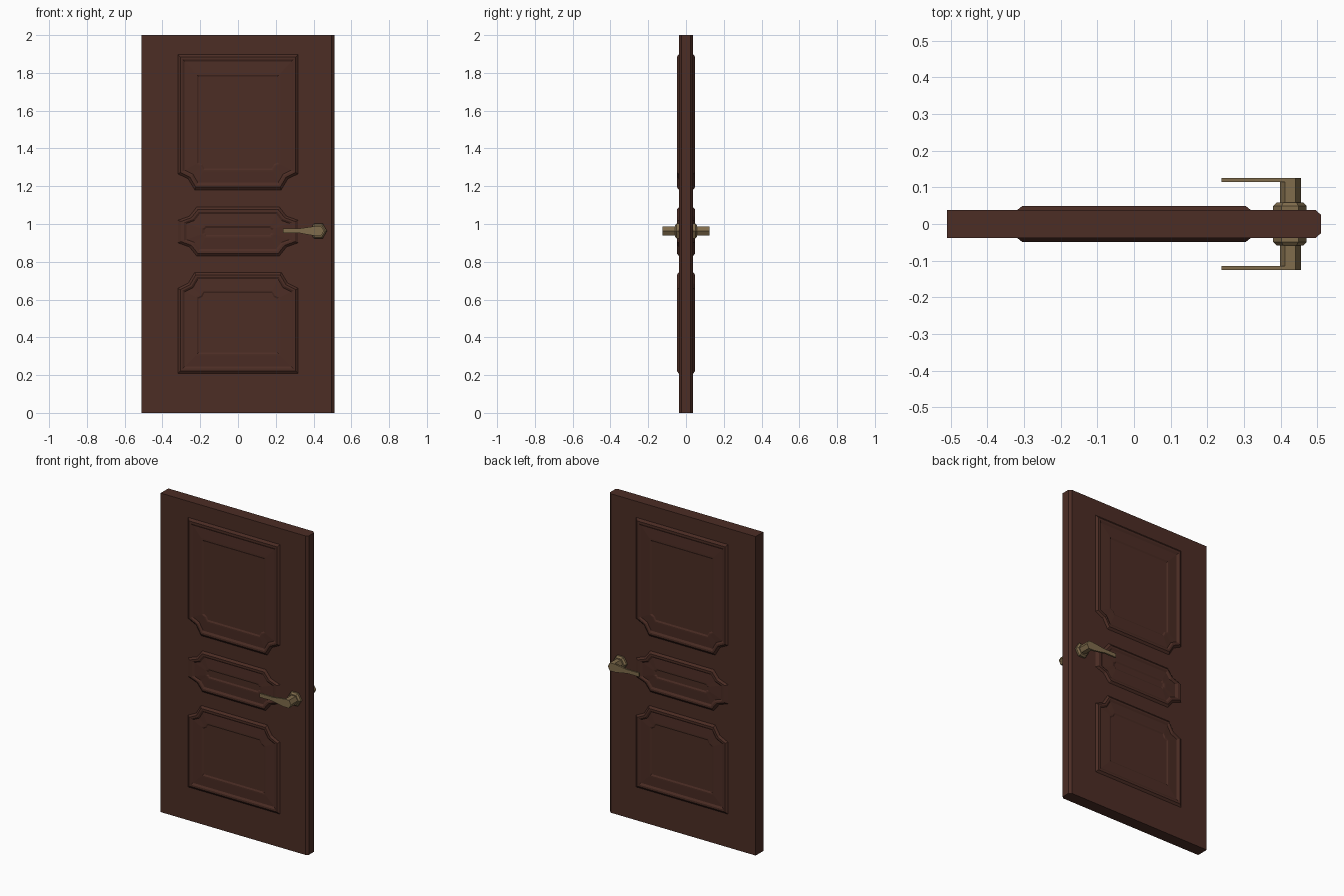
import bpy, bmesh, math

if "Cube" in bpy.data.objects:
    bpy.data.objects.remove(bpy.data.objects["Cube"])

def material(name, col):
    m = bpy.data.materials.new(name)
    m.diffuse_color = (*col, 1)
    m.use_nodes = True
    m.node_tree.nodes["Principled BSDF"].inputs["Base Color"].default_value = m.diffuse_color
    return m

WOOD = material("dark_wood", (0.072, 0.026, 0.018))
BRASS = material("aged_brass", (0.215, 0.15, 0.072))

def loft(name, loops, mat):
    """Skin a list of equal-length vertex loops and cap both ends."""
    bm = bmesh.new()
    rings = [[bm.verts.new(p) for p in loop] for loop in loops]
    n = len(rings[0])
    for a, b in zip(rings, rings[1:]):
        for i in range(n):
            j = (i + 1) % n
            bm.faces.new((a[i], a[j], b[j], b[i]))
    bm.faces.new(rings[0])
    bm.faces.new(rings[-1])
    bmesh.ops.recalc_face_normals(bm, faces=bm.faces)
    me = bpy.data.meshes.new(name)
    bm.to_mesh(me)
    bm.free()
    me.materials.append(mat)
    ob = bpy.data.objects.new(name, me)
    bpy.context.collection.objects.link(ob)
    return ob

def outline(hx, z0, z1, nx, nz, top, bottom):
    """Rectangle with concave notched corners on top and/or bottom."""
    def notch(z, up, on):            # right side, from the side edge to the top/bottom edge
        ax, az = (nx, nz) if on else (0, 0)
        if not on:
            return [(hx, z)]
        return [(hx, z - up * az), (hx - ax * 0.62, z - up * az * 0.68), (hx - ax, z)]
    right = notch(z0, -1, bottom)[::-1] + notch(z1, 1, top)
    return right + [(-x, z) for x, z in reversed(right)]

# inset fraction from outer to inner outline, height from the door's middle
PROFILE = [(0, 0.037), (0.13, 0.0485), (0.24, 0.0485), (0.34, 0.042),
           (0.85, 0.0455), (0.92, 0.0455), (1.0, 0.041)]

def panel(name, outer, inner, top, bottom, side):
    loops = []
    for t, y in PROFILE:
        v = [a + (b - a) * t for a, b in zip(outer, inner)]
        loops.append([(x, side * y, z) for x, z in outline(*v, top, bottom)])
    loft(name, loops, WOOD)

# door slab with a chamfered closing edge
section = [(-0.51, -0.038), (0.495, -0.038), (0.51, -0.025),
           (0.51, 0.025), (0.495, 0.038), (-0.51, 0.038)]
loft("door_slab", [[(x, y, z) for x, y in section] for z in (0, 2)], WOOD)

def hexagon(cx, cz, r, y):
    return [(cx + r * math.cos(k * math.pi / 3), y, cz + r * math.sin(k * math.pi / 3))
            for k in range(6)]

LEVER = [(0.238, 0.977), (0.33, 0.977), (0.385, 0.985), (0.412, 0.988), (0.441, 0.988),
         (0.455, 0.963), (0.441, 0.938), (0.405, 0.938), (0.36, 0.945), (0.32, 0.953),
         (0.238, 0.953)]

for side, tag in ((-1, "front"), (1, "back")):
    # moulded panels
    panel("upper_panel_" + tag, (0.32, 1.18, 1.90, 0.09, 0.085),
          (0.208, 1.295, 1.78, 0.03, 0.03), False, True, side)
    panel("middle_panel_" + tag, (0.32, 0.83, 1.09, 0.10, 0.07),
          (0.178, 0.942, 0.98, 0.01, 0.01), True, True, side)
    panel("lower_panel_" + tag, (0.32, 0.207, 0.745, 0.09, 0.085),
          (0.208, 0.32, 0.635, 0.03, 0.03), True, False, side)
    # handle: rosette, shaft and lever
    loft("rosette_" + tag, [hexagon(0.425, 0.963, r, side * y) for r, y in
                            ((0.046, 0.036), (0.046, 0.049), (0.036, 0.059))], BRASS)
    loft("handle_shaft_" + tag, [hexagon(0.4265, 0.963, 0.0285, side * y)
                                 for y in (0.05, 0.1145)], BRASS)
    loft("handle_lever_" + tag, [[(x, side * y, z) for x, z in LEVER]
                                 for y in (0.114, 0.125)], BRASS)
